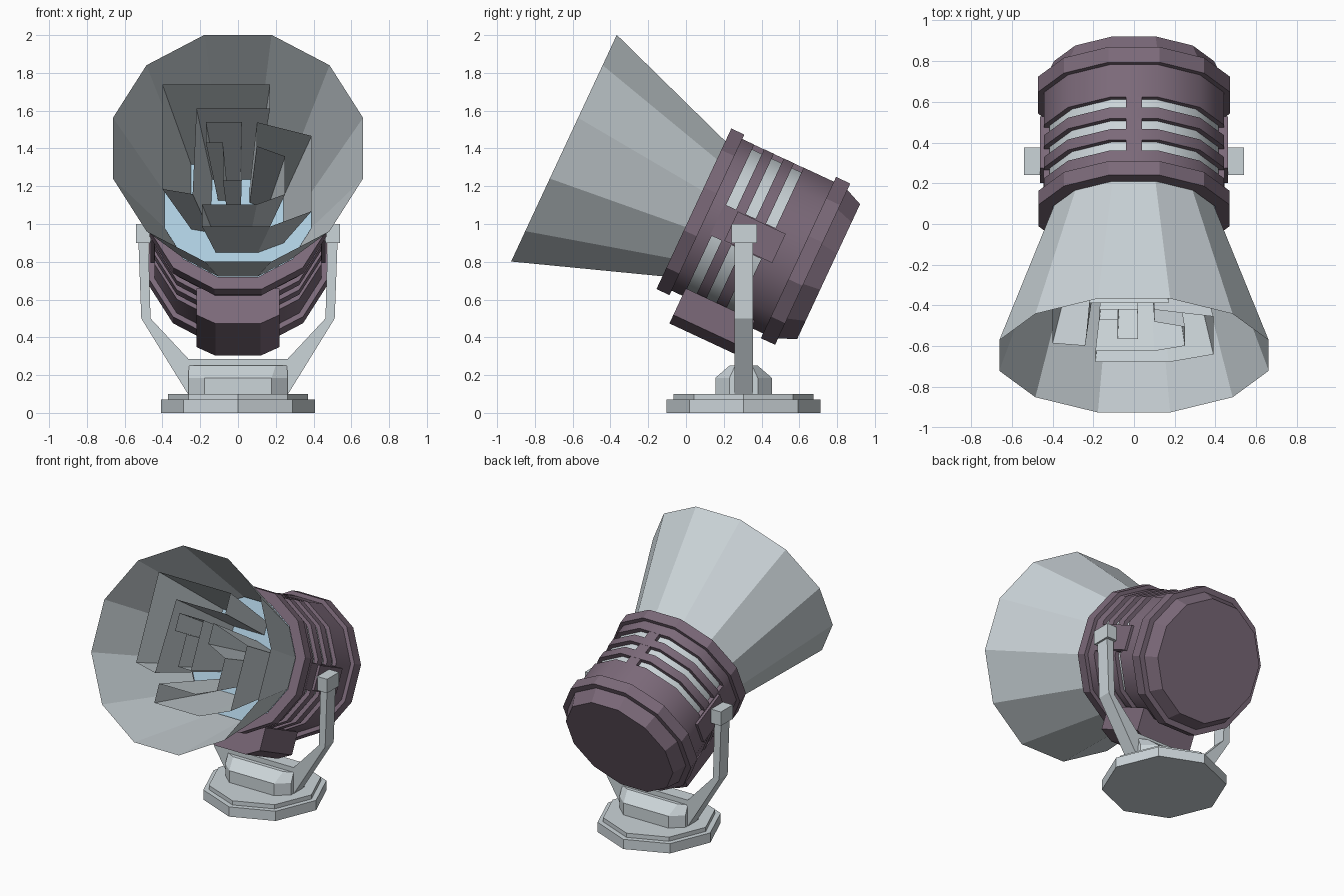
import bpy, bmesh, math

if "Cube" in bpy.data.objects:
    bpy.data.objects.remove(bpy.data.objects["Cube"])

TILT = math.radians(25)
C, S = math.cos(TILT), math.sin(TILT)


def material(name, rgb):
    m = bpy.data.materials.new(name)
    m.diffuse_color = (*rgb, 1)
    m.use_nodes = True
    m.node_tree.nodes["Principled BSDF"].inputs["Base Color"].default_value = m.diffuse_color
    return m


PURPLE = material("dusty purple", (0.20, 0.143, 0.192))
GREY = material("pale grey", (0.60, 0.66, 0.69))
BLUE = material("lens blue", (0.41, 0.60, 0.73))


def tilt(x, u, s):
    """Lamp space (side, up, forward along the axis) to world."""
    return (x, 0.755 - C * s + S * u, 0.748 + S * s + C * u)


def loft(name, rings, mat, caps=True, loop=False, smooth=False):
    """Skin a list of equally long closed rings of world points."""
    bm = bmesh.new()
    vs = [[bm.verts.new(p) for p in r] for r in rings]
    n = len(vs[0])
    pairs = list(zip(vs, vs[1:])) + ([(vs[-1], vs[0])] if loop else [])
    for a, b in pairs:
        for i in range(n):
            j = (i + 1) % n
            bm.faces.new((a[i], a[j], b[j], b[i]))
    if caps and not loop:
        bm.faces.new(vs[0])
        if len(vs) > 1:
            bm.faces.new(vs[-1])
    bmesh.ops.recalc_face_normals(bm, faces=bm.faces)
    me = bpy.data.meshes.new(name)
    bm.to_mesh(me)
    bm.free()
    me.materials.append(mat)
    ob = bpy.data.objects.new(name, me)
    bpy.context.collection.objects.link(ob)
    if smooth:
        bpy.ops.object.select_all(action='DESELECT')
        ob.select_set(True)
        bpy.context.view_layer.objects.active = ob
        bpy.ops.object.shade_smooth_by_angle(angle=math.radians(35))
    return ob


def lathe(name, profile, mat, **kw):
    """Twelve-sided turning round the lamp axis; profile is (s, flat radius)."""
    rings = []
    for s, a in profile:
        r = a / math.cos(math.pi / 12)
        angs = [(k + 0.5) * math.pi / 6 for k in range(12)]
        rings.append([tilt(r * math.cos(t), r * math.sin(t), s) for t in angs])
    return loft(name, rings, mat, **kw)


def ring(name, s0, s1, outer, inner, mat=PURPLE, **kw):
    return lathe(name, [(s0, inner), (s0, outer), (s1, outer), (s1, inner)],
                 mat, loop=True, **kw)


def prism(name, poly, s0, s1, mat, scale0=1.0, **kw):
    return loft(name, [[tilt(x * scale0, u * scale0, s0) for x, u in poly],
                       [tilt(x, u, s1) for x, u in poly]], mat, **kw)


def rect(x0, x1, u0, u1):
    return [(x0, u0), (x1, u0), (x1, u1), (x0, u1)]


# lamp housing: back cap, flanges, slatted barrel over a pale core
lathe("back_cap", [(0, 0.394), (0.093, 0.434)], PURPLE)
ring("rear_flange", 0.093, 0.176, 0.471, 0.38)
ring("front_flange", 0.711, 0.787, 0.469, 0.398)
lathe("inner_core", [(0.18, 0.415), (0.715, 0.415)], GREY, caps=False, smooth=True)
for i, (a, b) in enumerate([(0.176, 0.352), (0.408, 0.468),
                            (0.526, 0.583), (0.641, 0.711)]):
    ring(f"barrel_band_{i}", a, b, 0.443, 0.413, smooth=True)
prism("barrel_spine_top", rect(-0.04, 0.04, 0.41, 0.442), 0.34, 0.65, PURPLE)
prism("barrel_spine_bottom", rect(-0.04, 0.04, -0.442, -0.41), 0.34, 0.65, PURPLE)
for side, n in ((1, "right"), (-1, "left")):
    prism(f"barrel_side_bar_{n}", rect(side * 0.41, side * 0.444, -0.09, 0.09),
          0.34, 0.65, PURPLE)
    prism(f"pivot_pad_{n}", rect(side * 0.41, side * 0.462, -0.085, 0.085),
          0.29, 0.57, PURPLE)

# control box under the barrel
prism("under_box", [(-0.22, -0.40), (-0.22, -0.555), (-0.12, -0.605),
                    (0.12, -0.605), (0.22, -0.555), (0.22, -0.40)],
      0.245, 0.648, PURPLE)

# lens and flared shade
lathe("lens", [(0.755, 0.40)], BLUE)
lathe("flared_shade", [(0.775, 0.39), (1.546, 0.662)], GREY, caps=False)

# tapering hollow baffles inside the shade
baffles = {
    "upper": [(-0.40, 0.44), (0.17, 0.44), (0.17, 0.30), (-0.22, 0.30),
              (-0.24, -0.20), (-0.40, -0.17)],
    "lower": [(-0.19, -0.39), (0.17, -0.39), (0.39, -0.30), (0.39, 0.14),
              (0.10, 0.22), (0.10, 0.08), (0.25, 0.02), (0.25, -0.20),
              (0.10, -0.26), (-0.19, -0.26)],
    "middle": [(-0.17, 0.22), (0.02, 0.22), (0.02, -0.12), (-0.08, -0.12),
               (-0.08, 0.10), (-0.17, 0.10)],
}
for n, poly in baffles.items():
    prism(f"baffle_{n}", poly, 0.757, 1.40, GREY, scale0=0.62, caps=False)

# stand: stepped octagonal base
YC = 0.305


def octagon(r, z):
    return [(r * math.cos(k * math.pi / 4), YC + r * math.sin(k * math.pi / 4), z)
            for k in range(8)]


loft("base_plate", [octagon(0.407, 0), octagon(0.407, 0.07)], GREY)
loft("base_step", [octagon(0.37, 0.07), octagon(0.37, 0.10)], GREY)


# pedestal with chamfered corners and sloping top
def plan(x0, x1, y0, y1, z):
    q = [(x0, y1), (x1, y0)]
    pts = q + [(x, -y) for x, y in q[::-1]]
    pts += [(-x, -y) for x, y in q] + [(-x, y) for x, y in q[::-1]]
    return [(x, YC + y, z) for x, y in pts]


loft("pedestal", [plan(0.178, 0.262, 0.075, 0.15, 0.10),
                  plan(0.178, 0.262, 0.075, 0.15, 0.185),
                  plan(0.20, 0.26, 0.045, 0.075, 0.25)], GREY)

# U-shaped yoke and pivot blocks
half = [(0.265, 0.10), (0.512, 0.50), (0.528, 0.93), (0.475, 0.93),
        (0.463, 0.50), (0.262, 0.285)]
outline = half + [(-x, z) for x, z in half[::-1]]
loft("yoke", [[(x, y, z) for x, z in outline] for y in (0.258, 0.355)], GREY)
for side, n in ((1, "right"), (-1, "left")):
    box = [(0.455, 0.24), (0.54, 0.24), (0.54, 0.375), (0.455, 0.375)]
    loft(f"pivot_block_{n}", [[(side * x, y, z) for x, y in box]
                              for z in (0.90, 1.0)], GREY)
